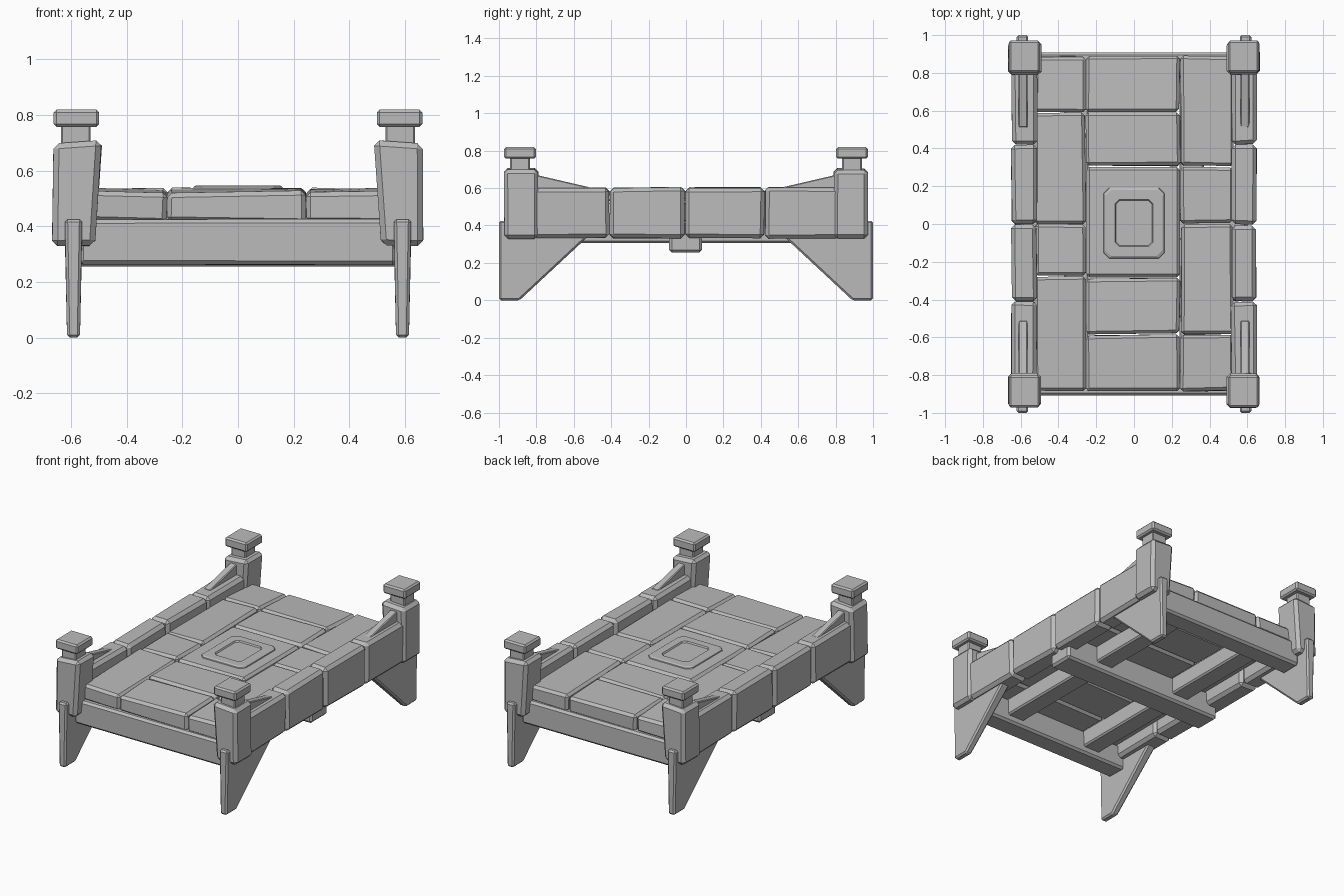
import bpy, bmesh, random
from mathutils import Vector

random.seed(4)
cube = bpy.data.objects.get("Cube")
if cube:
    bpy.data.objects.remove(cube)

stone = bpy.data.materials.new("grey stone")
stone.use_nodes = True
GREY = (0.5, 0.5, 0.5, 1)
stone.diffuse_color = GREY
stone.node_tree.nodes["Principled BSDF"].inputs["Base Color"].default_value = GREY


def finish(bm, name, bevel=0.0):
    if bevel:
        bmesh.ops.bevel(bm, geom=bm.edges[:], offset=bevel, segments=1,
                        affect='EDGES', clamp_overlap=True)
    bmesh.ops.recalc_face_normals(bm, faces=bm.faces[:])
    mesh = bpy.data.meshes.new(name)
    bm.to_mesh(mesh)
    bm.free()
    mesh.materials.append(stone)
    obj = bpy.data.objects.new(name, mesh)
    bpy.context.collection.objects.link(obj)
    return obj


def block(name, x, y, z, bevel=0.012, jitter=0.0, shape=None):
    """Hewn box between two limits on each axis, with bevelled edges."""
    bm = bmesh.new()
    bmesh.ops.create_cube(bm, size=1)
    for v in bm.verts:
        v.co = Vector([lo + (c + 0.5) * (hi - lo) for c, (lo, hi) in zip(v.co, (x, y, z))])
        if shape:
            shape(v.co)
        v.co += Vector([random.uniform(-jitter, jitter) for _ in range(3)])
    return finish(bm, name, bevel)


def span(a, b, sign):
    return (a, b) if sign > 0 else (-b, -a)


def fin(name, outline, x, half, sy, bevel, foot=1.0):
    """Side outline in y and z, thickened across x, narrower at the foot."""
    bm = bmesh.new()
    rings = []
    for s in (-1, 1):
        rings.append([bm.verts.new((x + s * half * (foot if z < 0.1 else 1), sy * y, z))
                      for y, z in outline])
    bm.faces.new(rings[0])
    bm.faces.new(rings[1][::-1])
    n = len(outline)
    for i in range(n):
        j = (i + 1) % n
        bm.faces.new((rings[0][i], rings[0][j], rings[1][j], rings[1][i]))
    bmesh.ops.recalc_face_normals(bm, faces=bm.faces[:])
    return finish(bm, name, bevel)


# Deck slabs in three columns with staggered joints
columns = {
    "left": (0.248, 0.525, (-0.885, -0.585, 0.0, 0.305, 0.89)),
    "middle": (-0.252, 0.243, (-0.885, -0.585, -0.285, 0.305, 0.59, 0.89)),
    "right": (-0.525, -0.257, (-0.885, -0.275, 0.0, 0.59, 0.89)),
}
for side, (x0, x1, joints) in columns.items():
    for i, (y0, y1) in enumerate(zip(joints, joints[1:])):
        centre = side == "middle" and i == 2
        end_drop = 0.012 if i in (0, len(joints) - 2) else 0

        def settle(co, drop=end_drop):
            if abs(co.y) > 0.85 and co.z > 0.5:
                co.z -= drop

        block(f"deck_slab_{side}_{i + 1}", (x0, x1), (y0 + 0.003, y1 - 0.003),
              (0.415, 0.535), 0.016, 0.0 if centre else 0.005, settle)

# Raised centre plate with a sunken chamfered panel
bm = bmesh.new()


def ring(w, h, cut, z):
    pts = ((w, h - cut), (w - cut, h), (cut - w, h), (-w, h - cut),
           (-w, cut - h), (cut - w, -h), (w - cut, -h), (w, cut - h))
    return [bm.verts.new((px, py + 0.005, z)) for px, py in pts]


levels = [ring(0.165, 0.19, 0.03, 0.525), ring(0.16, 0.185, 0.03, 0.541),
          ring(0.15, 0.175, 0.03, 0.547), ring(0.1, 0.125, 0.022, 0.547),
          ring(0.095, 0.12, 0.02, 0.538)]
for low, high in zip(levels, levels[1:]):
    for i in range(8):
        j = (i + 1) % 8
        bm.faces.new((low[i], low[j], high[j], high[i]))
bm.faces.new(levels[-1])
bm.faces.new(levels[0][::-1])
finish(bm, "centre_plate")

# Side rails of four stone blocks each
rail_joints = (-0.82, -0.41, -0.003, 0.42, 0.82)
for sx, side in ((1, "left"), (-1, "right")):
    for i, (y0, y1) in enumerate(zip(rail_joints, rail_joints[1:])):
        block(f"{side}_rail_block_{i + 1}", span(0.515, 0.648, sx),
              (y0 + 0.002, y1 - 0.002), (0.332, 0.602), 0.02, 0.004)

# Corner posts with neck, cap, foot fin and rail brace
foot_outline = ((1.0, 0.0), (1.0, 0.425), (0.94, 0.425), (0.80, 0.36),
                (0.53, 0.36), (0.53, 0.335), (0.89, 0.0))
brace_outline = ((0.82, 0.675), (0.51, 0.603), (0.51, 0.57), (0.82, 0.57))
for sx, side in ((1, "left"), (-1, "right")):
    for sy, end in ((-1, "front"), (1, "back")):
        tag = f"{end}_{side}"

        def taper(co, sx=sx):
            if co.z < 0.5 and abs(co.x) < 0.55:
                co.x += sx * 0.022
            elif co.z > 0.5:
                co.x -= sx * 0.004
                if abs(co.x) > 0.55:
                    co.z -= 0.012

        block(f"{tag}_post", span(0.493, 0.667, sx), span(0.79, 0.972, sy),
              (0.33, 0.708), 0.02, 0.002, taper)
        block(f"{tag}_post_neck", span(0.53, 0.636, sx), span(0.835, 0.94, sy),
              (0.68, 0.775), 0.006)
        block(f"{tag}_post_cap", span(0.499, 0.662, sx), span(0.803, 0.972, sy),
              (0.757, 0.819), 0.01)
        fin(f"{tag}_foot", foot_outline, sx * 0.591, 0.031, sy, 0.01, 0.75)
        fin(f"{tag}_brace", brace_outline, sx * 0.587, 0.024, sy, 0.005)

# Timber-like stone beams below the deck
for sy, end in ((-1, "front"), (1, "back")):
    block(f"{end}_cross_beam", (-0.57, 0.57), span(0.77, 0.908, sy), (0.262, 0.425), 0.014, 0.002)
block("middle_cross_beam", (-0.6, 0.6), (-0.09, 0.085), (0.256, 0.425), 0.014)
for sx, side in ((1, "left"), (-1, "right")):
    block(f"{side}_long_beam", span(0.24, 0.37, sx), (-0.8, 0.8), (0.307, 0.425), 0.01)
